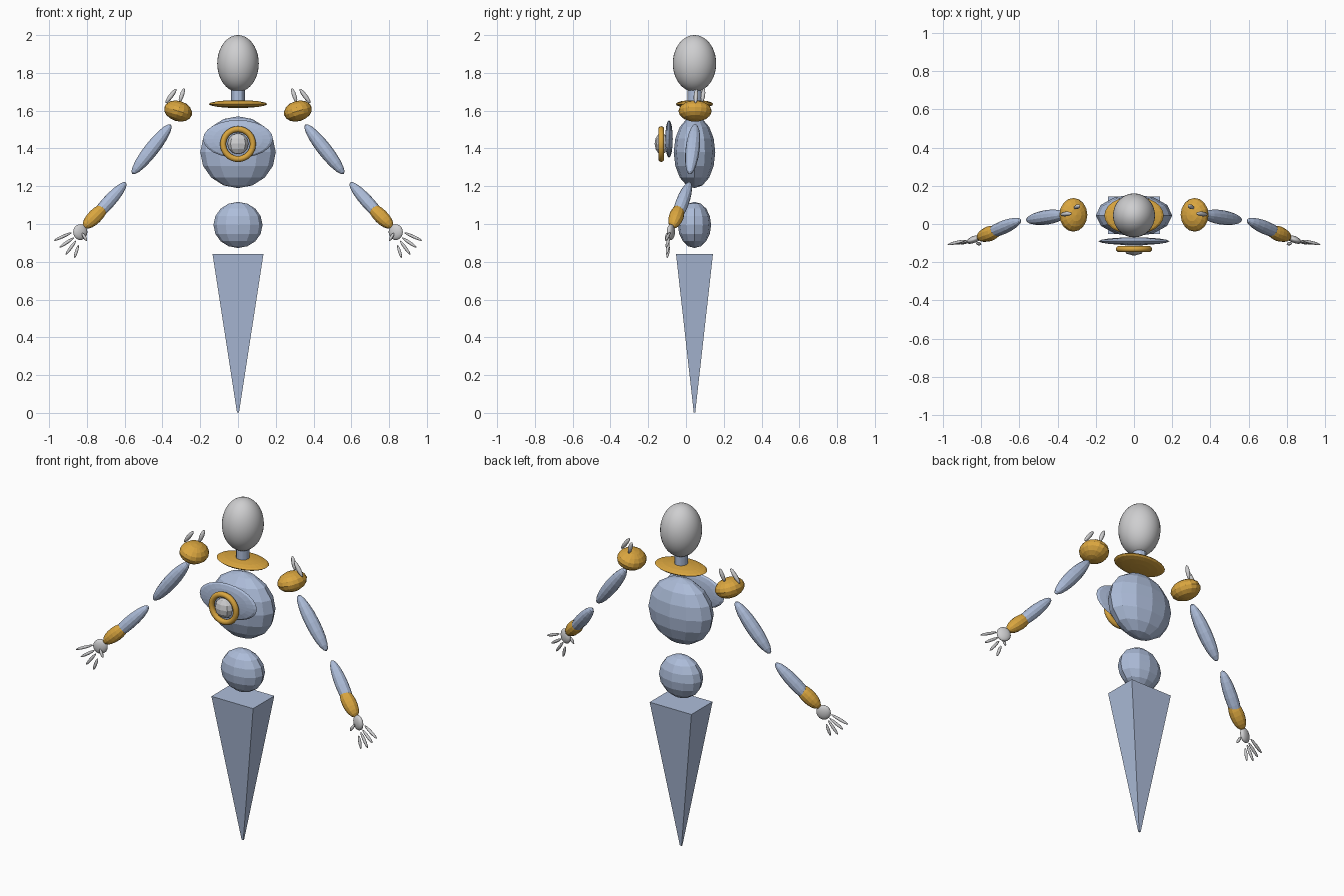
import bpy
import math
from mathutils import Vector, Matrix

cube = bpy.data.objects.get("Cube")
if cube:
    bpy.data.objects.remove(cube, do_unlink=True)


def material(name, rgb):
    m = bpy.data.materials.new(name)
    m.use_nodes = True
    m.diffuse_color = (*rgb, 1)
    m.node_tree.nodes["Principled BSDF"].inputs["Base Color"].default_value = (*rgb, 1)
    return m


BLUE = material("pale blue", (0.42, 0.51, 0.70))
GOLD = material("gold", (0.70, 0.38, 0.05))
GREY = material("silver grey", (0.62, 0.62, 0.63))
MID_Y = 0.045


def finish(name, mat, matrix, smooth):
    ob = bpy.context.object
    ob.name = name
    ob.data.name = name
    ob.data.transform(matrix)
    ob.data.materials.append(mat)
    for poly in ob.data.polygons:
        poly.use_smooth = smooth
    return ob


def ellipsoid(name, mat, center, radii, segs=12, rings=8, turn=None, smooth=False):
    bpy.ops.mesh.primitive_uv_sphere_add(segments=segs, ring_count=rings, radius=1)
    turn = turn or Matrix.Identity(4)
    place = Matrix.Translation(center) @ turn @ Matrix.Diagonal((*radii, 1))
    return finish(name, mat, place, smooth)


def spindle(name, mat, a, b, radius, segs=12, rings=10, smooth=False):
    """Long ellipsoid whose poles lie at a and b."""
    a, b = Vector(a), Vector(b)
    turn = (b - a).to_track_quat('Z', 'Y').to_matrix().to_4x4()
    size = (radius, radius, (b - a).length / 2)
    return ellipsoid(name, mat, (a + b) / 2, size, segs, rings, turn, smooth)


# Head, neck and collar
ellipsoid("head", GREY, (0, MID_Y, 1.85), (0.11, 0.115, 0.15), 32, 20, smooth=True)
bpy.ops.mesh.primitive_cylinder_add(vertices=12, radius=0.036, depth=0.08)
finish("neck", BLUE, Matrix.Translation((0, MID_Y, 1.695)), True)
bpy.ops.object.shade_smooth_by_angle()
ellipsoid("collar", GOLD, (0, MID_Y, 1.635), (0.155, 0.1, 0.021), 24, 8)

# Torso
ellipsoid("chest", BLUE, (0, MID_Y, 1.38), (0.2, 0.11, 0.19))
ellipsoid("waist", BLUE, (0, MID_Y, 0.995), (0.13, 0.088, 0.122))

# Chest plate with ringed gem
face_front = Matrix.Rotation(math.pi / 2, 4, 'X')
ellipsoid("chest_plate", BLUE, (0, -0.09, 1.45), (0.185, 0.1, 0.02), 24, 8, face_front)
bpy.ops.mesh.primitive_torus_add(major_radius=0.079, minor_radius=0.016,
                                 major_segments=32, minor_segments=10)
finish("gem_ring", GOLD, Matrix.Translation((0, -0.131, 1.423)) @ face_front, True)
ellipsoid("gem", GREY, (0, -0.13, 1.425), (0.056, 0.036, 0.056), 8, 6)

# Tapering four-sided skirt
bpy.ops.mesh.primitive_cone_add(vertices=4, radius1=0.04, radius2=1, depth=1)
spin = Matrix.Rotation(math.pi / 4, 4, 'Z')
side = math.sqrt(2)
finish("skirt", BLUE, Matrix.Translation((0, MID_Y, 0.422))
       @ Matrix.Diagonal((0.135 * side, 0.098 * side, 0.84, 1)) @ spin, False)

# Finger root and tip positions on the left hand
FINGERS = {
    "index": ((0.88, -0.085, 0.955), (0.975, -0.108, 0.912)),
    "middle": ((0.868, -0.088, 0.928), (0.945, -0.105, 0.876)),
    "ring": ((0.858, -0.09, 0.912), (0.912, -0.103, 0.838)),
    "little": ((0.845, -0.09, 0.888), (0.866, -0.1, 0.82)),
    "thumb": ((0.825, -0.1, 0.952), (0.80, -0.106, 0.91)),
}

# Shoulders, arms and hands, mirrored
for label, s in (("left", 1), ("right", -1)):
    def at(p):
        return (s * p[0], p[1], p[2])

    tilt = Matrix.Rotation(-s * math.radians(17), 4, 'Y')
    ellipsoid(label + "_shoulder", GOLD, at((0.317, 0.048, 1.598)),
              (0.076, 0.088, 0.054), 16, 8, tilt)
    spindle(label + "_outer_spike", GREY, at((0.383, 0.05, 1.64)),
            at((0.327, 0.055, 1.715)), 0.012, 8, 8, True)
    spindle(label + "_inner_spike", GREY, at((0.31, 0.085, 1.645)),
            at((0.285, 0.095, 1.718)), 0.012, 8, 8, True)
    spindle(label + "_upper_arm", BLUE, at((0.355, 0.05, 1.527)),
            at((0.56, 0.02, 1.265)), 0.038)
    spindle(label + "_forearm", BLUE, at((0.593, 0.02, 1.22)),
            at((0.785, -0.06, 1.005)), 0.035)
    spindle(label + "_cuff", GOLD, at((0.698, -0.03, 1.098)),
            at((0.816, -0.072, 0.982)), 0.039)
    palm_turn = Matrix.Rotation(-s * math.radians(20), 4, 'Z')
    ellipsoid(label + "_palm", GREY, at((0.835, -0.08, 0.957)),
              (0.04, 0.018, 0.042), 16, 10, palm_turn, True)
    for finger, (root, tip) in FINGERS.items():
        spindle(label + "_" + finger + "_finger", GREY, at(root), at(tip),
                0.0085, 8, 8, True)
